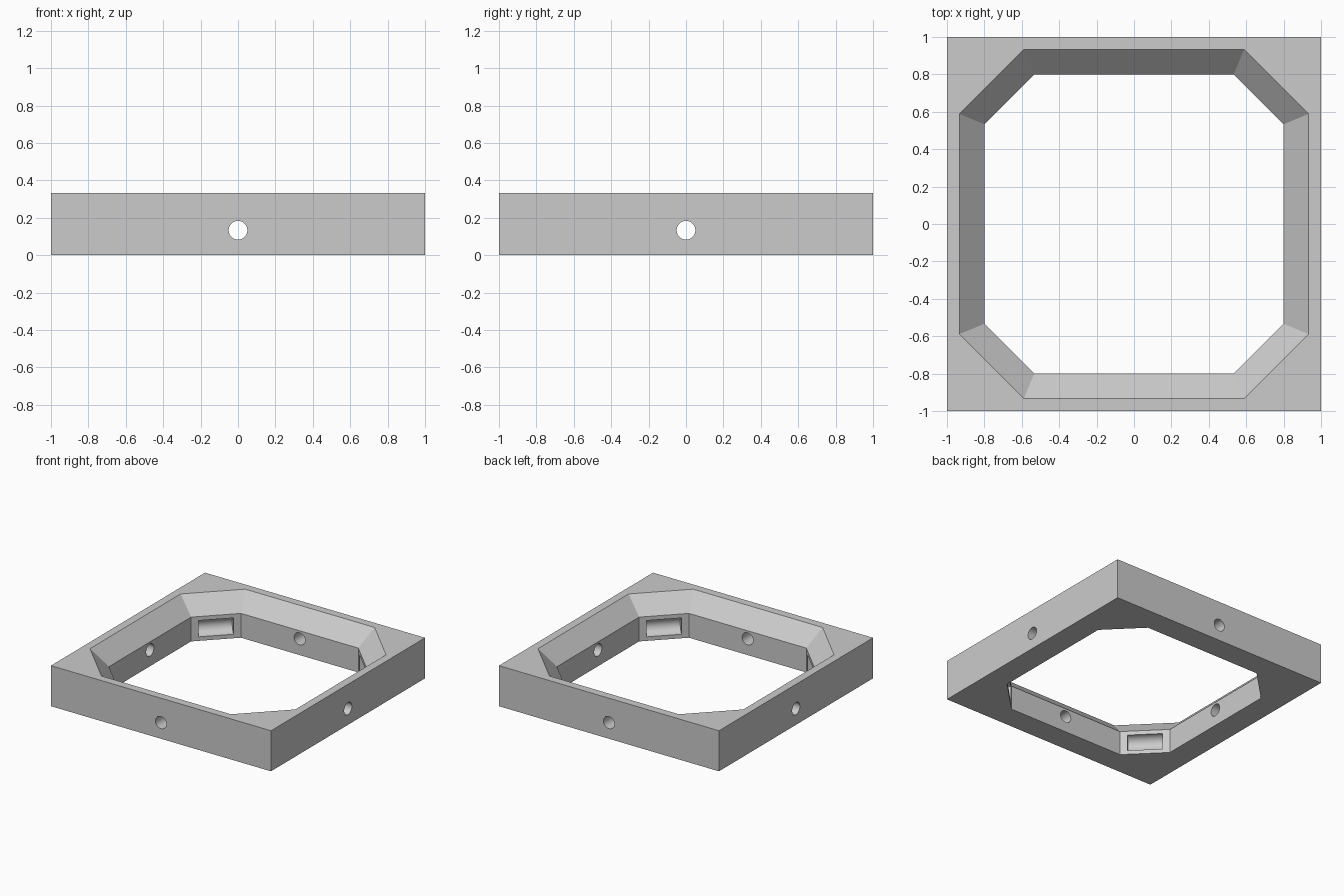
import bpy, bmesh, math
from mathutils import Matrix

if "Cube" in bpy.data.objects:
    bpy.data.objects.remove(bpy.data.objects["Cube"])

HEIGHT = 1 / 3
WALL_TOP = 0.2       # top of the upright inner wall
INNER = 0.8          # half width of the opening
CORNER = 4 / 3       # |x| + |y| along the diagonal inner walls

grey = bpy.data.materials.new("plain grey")
grey.use_nodes = True
grey.diffuse_color = (0.6, 0.6, 0.6, 1)
grey.node_tree.nodes["Principled BSDF"].inputs["Base Color"].default_value = (0.6, 0.6, 0.6, 1)


def make_object(name, bm):
    bmesh.ops.recalc_face_normals(bm, faces=bm.faces)
    mesh = bpy.data.meshes.new(name)
    bm.to_mesh(mesh)
    bm.free()
    mesh.materials.append(grey)
    obj = bpy.data.objects.new(name, mesh)
    bpy.context.collection.objects.link(obj)
    return obj


def octagon_ring(bm, offset, z):
    a = INNER + offset
    b = CORNER + offset * math.sqrt(2) - a
    quarter = [(a, -b), (a, b)]
    ring = []
    for turn in range(4):
        for x, y in quarter:
            ring.append(bm.verts.new((x, y, z)))
        quarter = [(-y, x) for x, y in quarter]
    return ring


def opening_cutter():
    bm = bmesh.new()
    over = HEIGHT - WALL_TOP + 0.1
    rings = [octagon_ring(bm, 0, -0.1), octagon_ring(bm, 0, WALL_TOP),
             octagon_ring(bm, over, WALL_TOP + over)]
    for low, high in zip(rings, rings[1:]):
        for i in range(8):
            j = (i + 1) % 8
            bm.faces.new((low[i], low[j], high[j], high[i]))
    bm.faces.new(rings[0])
    bm.faces.new(rings[-1])
    return make_object("opening_cutter", bm)


def rod_cutter(name, radius, length, matrix):
    bm = bmesh.new()
    bmesh.ops.create_cone(bm, cap_ends=True, segments=48, radius1=radius,
                          radius2=radius, depth=length, matrix=matrix)
    return make_object(name, bm)


# Square block
bm = bmesh.new()
bmesh.ops.create_cube(bm, size=1, matrix=Matrix.Translation((0, 0, HEIGHT / 2))
                      @ Matrix.Diagonal((2, 2, HEIGHT, 1)))
frame = make_object("square_frame", bm)

# Flared octagonal opening
cutters = [opening_cutter()]

# Round holes through the middle of each side
for axis in "XY":
    matrix = Matrix.Translation((0, 0, 0.133)) @ Matrix.Rotation(math.pi / 2, 4, axis)
    cutters.append(rod_cutter("side_hole_cutter", 0.05, 3, matrix))

# Half-round pockets in the diagonal inner walls
for i in range(4):
    matrix = (Matrix.Rotation(math.radians(45 + 90 * i), 4, "Z")
              @ Matrix.Translation((CORNER / math.sqrt(2), 0, 0.1))
              @ Matrix.Rotation(math.pi / 2, 4, "X"))
    cutters.append(rod_cutter("pocket_cutter", 0.067, 0.267, matrix))

bpy.ops.object.select_all(action="DESELECT")
bpy.context.view_layer.objects.active = frame
frame.select_set(True)
for cutter in cutters:
    mod = frame.modifiers.new("cut", "BOOLEAN")
    mod.operation = "DIFFERENCE"
    mod.solver = "EXACT"
    mod.object = cutter
    bpy.ops.object.modifier_apply(modifier=mod.name)
    bpy.data.objects.remove(cutter)

bpy.ops.object.shade_smooth_by_angle(angle=math.radians(30))
